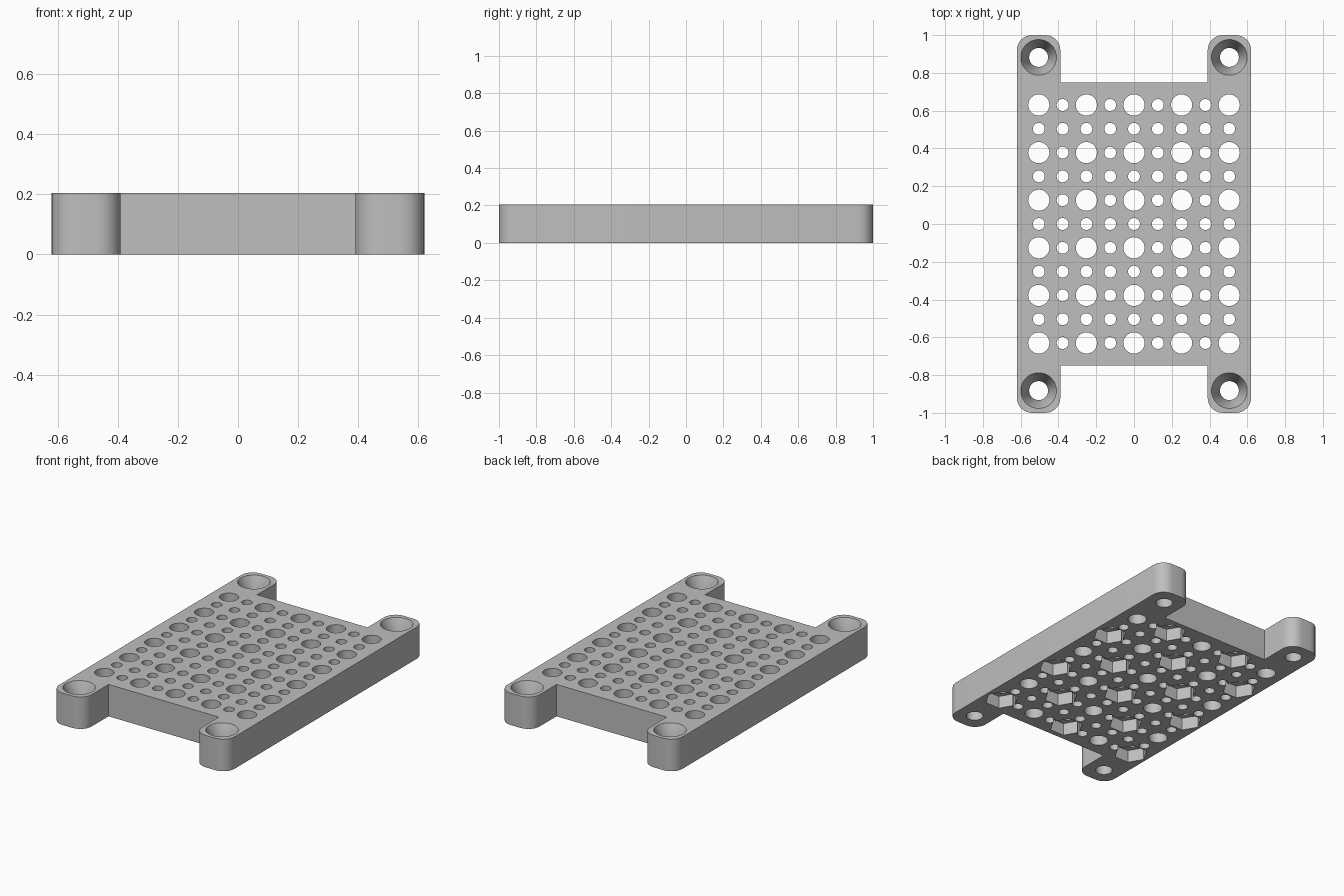
import bpy
import bmesh
import math
from mathutils import Matrix

cube = bpy.data.objects.get("Cube")
if cube:
    bpy.data.objects.remove(cube, do_unlink=True)

HEIGHT = 0.204
PITCH = 0.126
TAB_X, TAB_Y = 0.505, 0.882

grey = bpy.data.materials.new("light_grey")
grey.use_nodes = True
colour = (0.52, 0.52, 0.52, 1)
grey.diffuse_color = colour
grey.node_tree.nodes["Principled BSDF"].inputs["Base Color"].default_value = colour


def make_object(name, bm):
    bmesh.ops.recalc_face_normals(bm, faces=bm.faces)
    mesh = bpy.data.meshes.new(name)
    bm.to_mesh(mesh)
    bm.free()
    mesh.materials.append(grey)
    obj = bpy.data.objects.new(name, mesh)
    bpy.context.collection.objects.link(obj)
    return obj


def add_lathe(bm, x, y, profile, sides):
    """Closed solid of stacked rings; profile lists (radius, z) upwards."""
    rings = []
    for r, z in profile:
        angles = [math.tau * i / sides for i in range(sides)]
        rings.append([bm.verts.new((x + r * math.cos(a), y + r * math.sin(a), z))
                      for a in angles])
    for low, high in zip(rings, rings[1:]):
        for i in range(sides):
            j = (i + 1) % sides
            bm.faces.new((low[i], low[j], high[j], high[i]))
    bm.faces.new(rings[0][::-1])
    bm.faces.new(rings[-1])


# Plate outline: one quarter, mirrored into four, with rounded tab ends
def quarter_outline():
    outer, inner, end, step, radius = 0.62, 0.39, 1.0, 0.75, 0.08
    pts = []
    for cx, start in ((outer - radius, 0), (inner + radius, 90)):
        for i in range(9):
            a = math.radians(start + 90 * i / 8)
            pts.append((cx + radius * math.cos(a), end - radius + radius * math.sin(a)))
    pts.append((inner, step))
    return pts


quarter = quarter_outline()
half = quarter + [(-x, y) for x, y in reversed(quarter)]
outline = half + [(x, -y) for x, y in reversed(half)]
bm = bmesh.new()
base = bm.faces.new([bm.verts.new((x, y, 0)) for x, y in outline])
extruded = bmesh.ops.extrude_face_region(bm, geom=[base])
top = [v for v in extruded["geom"] if isinstance(v, bmesh.types.BMVert)]
bmesh.ops.translate(bm, verts=top, vec=(0, 0, HEIGHT))
plate = make_object("perforated_plate", bm)

# Through holes: large ones on every second grid point, small ones between
holes = bmesh.new()
pockets = bmesh.new()
for col in range(9):
    for row in range(11):
        x, y = (col - 4) * PITCH, (row - 5) * PITCH
        large = col % 2 == 0 and row % 2 == 0
        r = 0.056 if large else 0.0315
        add_lathe(holes, x, y, [(r, -0.1), (r, HEIGHT + 0.1)], 32 if large else 24)
        # Hexagonal nut pockets under alternate large holes
        if large and (col // 2 + row // 2) % 2 == 0:
            add_lathe(pockets, x, y, [(0.1, -0.1), (0.1, 0.08)], 6)

# Countersunk screw holes in the four tabs
for sx in (-1, 1):
    for sy in (-1, 1):
        add_lathe(holes, sx * TAB_X, sy * TAB_Y,
                  [(0.05, -0.1), (0.05, 0.1), (0.0945, HEIGHT), (0.0945, HEIGHT + 0.1)], 40)

for cutter in (make_object("hole_cutter", holes), make_object("nut_pocket_cutter", pockets)):
    cutter.hide_render = True
    cutter.hide_viewport = True
    cut = plate.modifiers.new(cutter.name, 'BOOLEAN')
    cut.operation = 'DIFFERENCE'
    cut.solver = 'EXACT'
    cut.object = cutter

# Bake the cuts and remove the cutters
bpy.context.view_layer.update()
evaluated = plate.evaluated_get(bpy.context.evaluated_depsgraph_get())
baked = bpy.data.meshes.new_from_object(evaluated)
plate.modifiers.clear()
plate.data = baked
for name in ("hole_cutter", "nut_pocket_cutter"):
    bpy.data.objects.remove(bpy.data.objects[name], do_unlink=True)

bpy.ops.object.select_all(action='DESELECT')
plate.select_set(True)
bpy.context.view_layer.objects.active = plate
bpy.ops.object.shade_smooth_by_angle(angle=math.radians(30))
